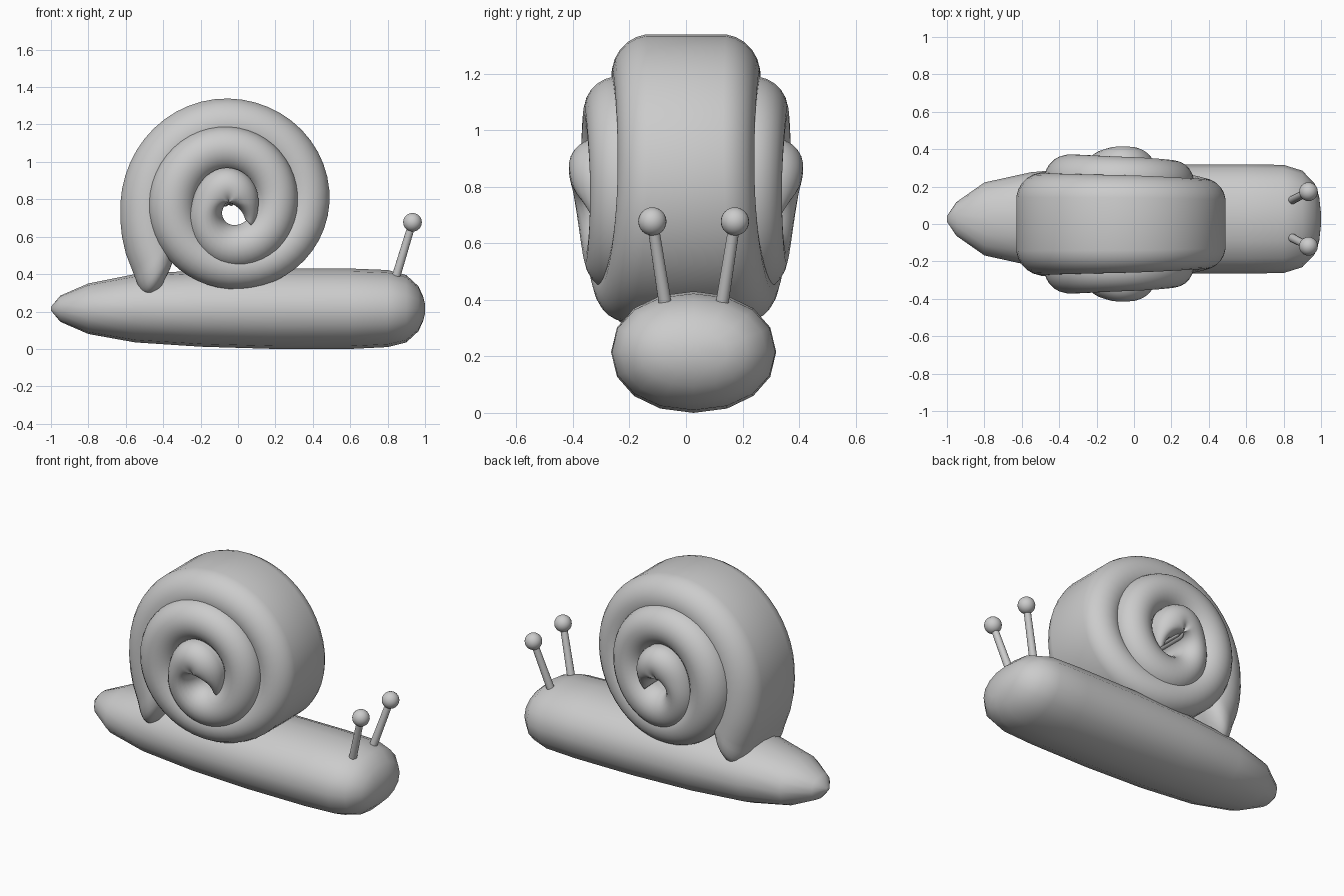
import bpy, bmesh
from math import sin, cos, pi, radians, copysign
from mathutils import Vector

if "Cube" in bpy.data.objects:
    bpy.data.objects.remove(bpy.data.objects["Cube"])


def loft(name, rings, angle=180):
    """Skin a list of equal-length point rings and close both ends."""
    bm = bmesh.new()
    vs = [[bm.verts.new(p) for p in ring] for ring in rings]
    n = len(vs[0])
    for a, b in zip(vs, vs[1:]):
        for i in range(n):
            j = (i + 1) % n
            bm.faces.new((a[i], a[j], b[j], b[i]))
    bm.faces.new(vs[0][::-1])
    bm.faces.new(vs[-1])
    bmesh.ops.recalc_face_normals(bm, faces=bm.faces)
    me = bpy.data.meshes.new(name)
    bm.to_mesh(me)
    bm.free()
    ob = bpy.data.objects.new(name, me)
    bpy.context.collection.objects.link(ob)
    smooth(ob, angle)
    return ob


def smooth(ob, angle):
    bpy.ops.object.select_all(action='DESELECT')
    ob.select_set(True)
    bpy.context.view_layer.objects.active = ob
    bpy.ops.object.shade_smooth_by_angle(angle=radians(angle))


# Body: rounded oval sections along x (x, half width, bottom, top)
MID_Y = 0.027
sections = [(-1, .015, .205, .225), (-.95, .09, .145, .285), (-.8, .195, .08, .35),
            (-.55, .25, .035, .4), (-.2, .28, .012, .42), (.2, .291, 0, .43),
            (.6, .292, 0, .43), (.8, .289, .01, .422), (.9, .258, .035, .395),
            (.965, .19, .095, .335), (.99, .12, .15, .28), (1, .03, .19, .24)]


def power(v):
    return copysign(abs(v) ** .94, v)


rings = []
for x, w, lo, hi in sections:
    rings.append([(x, MID_Y + w * power(cos(2 * pi * i / 16)),
                   (lo + hi) / 2 + (hi - lo) / 2 * power(sin(2 * pi * i / 16)))
                  for i in range(16)])
loft("body", rings)

# Shell: stadium section swept inward along a spiral
# (degrees from the left going over the top, centre-line radius, half thickness, half width)
keys = [(-51, .585, .02, .18), (-48.5, .565, .09, .245), (-44, .53, .13, .275),
        (-35, .48, .15, .28), (0, .43, .15, .275), (90, .42, .14, .262),
        (180, .415, .125, .245), (270, .34, .12, .32), (360, .30, .13, .37),
        (450, .29, .12, .36), (540, .255, .115, .34), (630, .23, .12, .36),
        (720, .09, .11, .40), (810, .09, .10, .415), (900, .07, .09, .39),
        (945, .15, .025, .32)]


def slope(i, c):
    a, b = keys[max(i - 1, 0)], keys[min(i + 1, len(keys) - 1)]
    return (b[c] - a[c]) / (b[0] - a[0])


def sample(i, t, c):
    a, b = keys[i], keys[i + 1]
    d = b[0] - a[0]
    return ((2*t**3 - 3*t**2 + 1) * a[c] + (t**3 - 2*t**2 + t) * d * slope(i, c)
            + (3*t**2 - 2*t**3) * b[c] + (t**3 - t**2) * d * slope(i + 1, c))


def shell_ring(deg, rad, r, h):
    out = Vector((-cos(radians(deg)), 0, sin(radians(deg))))
    centre = Vector((-.05, 0, .78)) + out * rad
    ring = []
    for k in range(24):
        a = 2 * pi * (k + .5) / 24
        y = copysign(h - r, cos(a)) + r * cos(a)
        ring.append(centre + out * (r * sin(a)) + Vector((0, y, 0)))
    return ring


rings = []
for i in range(len(keys) - 1):
    n = 12 if keys[i + 1][0] - keys[i][0] > 40 else 4
    for s in range(n):
        t = s / n
        deg = keys[i][0] + t * (keys[i + 1][0] - keys[i][0])
        rings.append(shell_ring(deg, *(sample(i, t, c) for c in (1, 2, 3))))
rings.append(shell_ring(*keys[-1]))
loft("shell", rings)

# Eye stalks and eyes, mirrored about the body's middle
for side, label in ((-1, "right"), (1, "left")):
    base = Vector((.84, MID_Y + side * .098, .37))
    tip = Vector((.933, MID_Y + side * .146, .677))
    axis = tip - base
    bpy.ops.mesh.primitive_cone_add(vertices=16, radius1=.023, radius2=.02,
                                    depth=axis.length, location=(base + tip) / 2,
                                    rotation=axis.to_track_quat('Z', 'Y').to_euler())
    bpy.context.object.name = label + "_eye_stalk"
    smooth(bpy.context.object, 40)
    bpy.ops.mesh.primitive_uv_sphere_add(segments=24, ring_count=12, radius=.05, location=tip)
    bpy.context.object.name = label + "_eye"
    smooth(bpy.context.object, 180)
